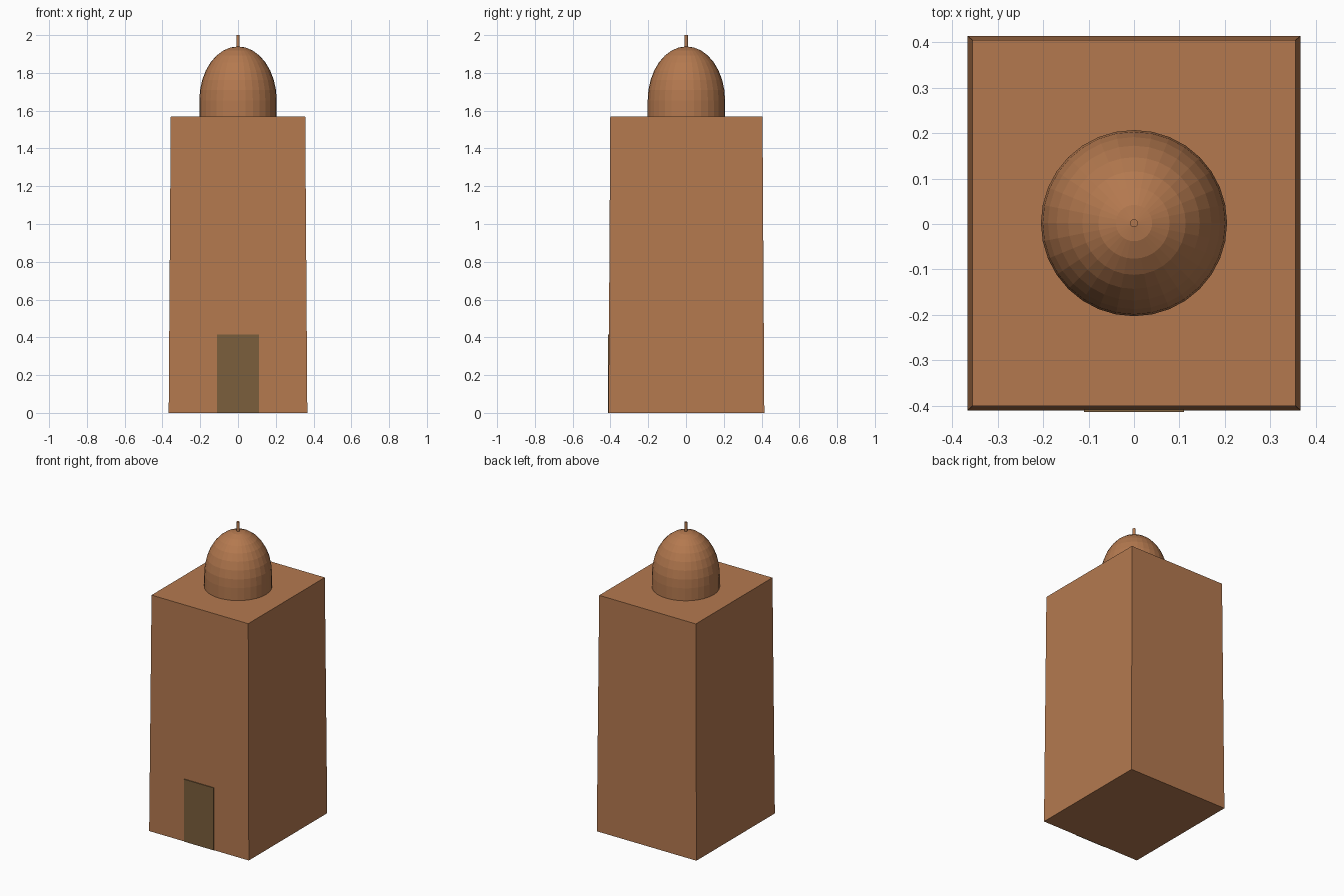
import bpy, bmesh, math

if "Cube" in bpy.data.objects:
    bpy.data.objects.remove(bpy.data.objects["Cube"])

YC = 0.002       # body sits slightly behind centre because of the door plate
TOP = 1.57       # roof height


def material(name, rgb):
    m = bpy.data.materials.new(name)
    m.diffuse_color = (*rgb, 1)
    m.use_nodes = True
    m.node_tree.nodes["Principled BSDF"].inputs["Base Color"].default_value = m.diffuse_color
    return m


clay = material("clay brown", (0.456, 0.191, 0.078))
door_brown = material("dark door brown", (0.198, 0.112, 0.045))


def finish(bm, name, mat):
    bmesh.ops.recalc_face_normals(bm, faces=bm.faces)
    me = bpy.data.meshes.new(name)
    bm.to_mesh(me)
    bm.free()
    me.materials.append(mat)
    ob = bpy.data.objects.new(name, me)
    bpy.context.collection.objects.link(ob)
    return ob


def tapered_box(name, bottom, top, z0, z1, y, mat):
    """Box whose half sizes change from bottom to top."""
    bm = bmesh.new()
    bmesh.ops.create_cube(bm, size=2)
    for v in bm.verts:
        hx, hy = top if v.co.z > 0 else bottom
        v.co = (v.co.x * hx, v.co.y * hy + y, z1 if v.co.z > 0 else z0)
    return finish(bm, name, mat)


def lathe(name, profile, segments, mat):
    """Revolve (radius, z) points about the tower axis."""
    bm = bmesh.new()
    vs = [bm.verts.new((r, YC, z)) for r, z in profile]
    es = [bm.edges.new(p) for p in zip(vs, vs[1:])]
    bmesh.ops.spin(bm, geom=vs + es, cent=(0, YC, 0), axis=(0, 0, 1),
                   angle=math.tau, steps=segments)
    bmesh.ops.remove_doubles(bm, verts=bm.verts, dist=1e-5)
    return finish(bm, name, mat)


# Slightly tapered tower
tapered_box("tower_body", (0.367, 0.4125), (0.356, 0.403), 0, TOP, YC, clay)

# Thin upright door plate on the front
tapered_box("door", (0.11, 0.0045), (0.11, 0.0045), 0, 0.415, -0.409, door_brown)

# Drum and tall dome
R, SPRING, H = 0.205, 1.653, 0.287
arc = [(R * math.cos(i * math.pi / 16), SPRING + H * math.sin(i * math.pi / 16))
       for i in range(8)]
lathe("dome", [(0, TOP), (R, TOP)] + arc + [(0, SPRING + H)], 32, clay)

# Finial rod
lathe("finial", [(0, 1.92), (0.009, 1.92), (0.009, 2.0), (0, 2.0)], 12, clay)
